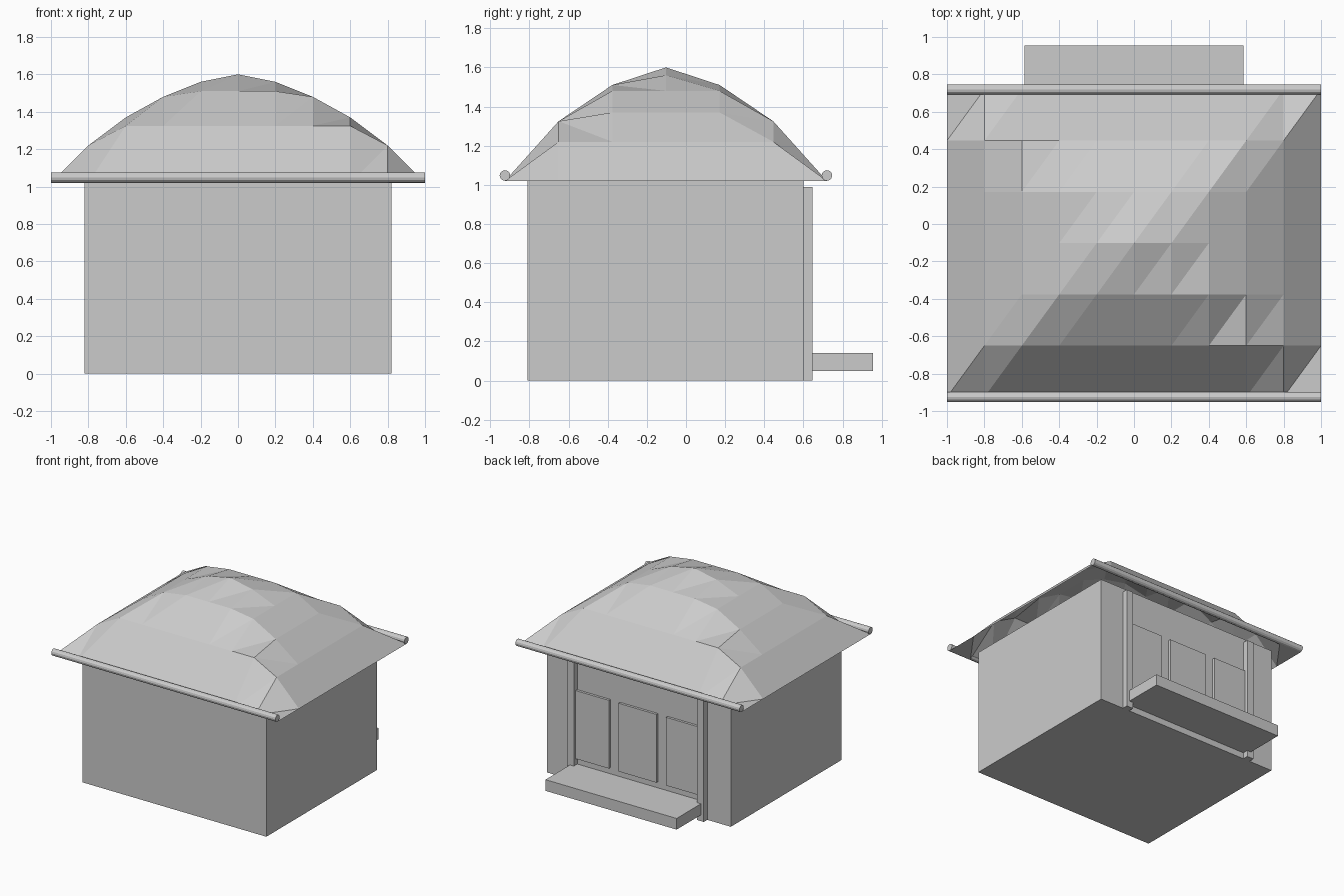
import bpy, bmesh, math

if "Cube" in bpy.data.objects:
    bpy.data.objects.remove(bpy.data.objects["Cube"])

grey = bpy.data.materials.new("plain_grey")
grey.diffuse_color = (0.6, 0.6, 0.6, 1)
grey.use_nodes = True
grey.node_tree.nodes["Principled BSDF"].inputs["Base Color"].default_value = grey.diffuse_color


def finish(name, bm):
    mesh = bpy.data.meshes.new(name)
    bm.to_mesh(mesh)
    bm.free()
    mesh.materials.append(grey)
    obj = bpy.data.objects.new(name, mesh)
    bpy.context.collection.objects.link(obj)
    return obj


def box(name, x0, x1, y0, y1, z0, z1):
    bm = bmesh.new()
    bmesh.ops.create_cube(bm, size=1)
    for v in bm.verts:
        v.co.x = x1 if v.co.x > 0 else x0
        v.co.y = y1 if v.co.y > 0 else y0
        v.co.z = z1 if v.co.z > 0 else z0
    return finish(name, bm)


FRONT, BACK, EAVE = -0.925, 0.72, 1.02

# Main walls
box("house_body", -0.82, 0.82, -0.81, 0.60, 0, EAVE)

# Domed roof: an open sheet, the lower of two arched profiles at each grid point
profile_x = [1.60, 1.56, 1.48, 1.37, 1.22, EAVE]   # from centre to side
profile_y = [1.60, 1.51, 1.325, EAVE]              # from centre to front/back
bm = bmesh.new()
rows = []
for j in range(7):
    y = FRONT + (BACK - FRONT) * j / 6
    rows.append([bm.verts.new((-1 + 0.2 * i, y,
                               min(profile_x[abs(i - 5)], profile_y[abs(j - 3)])))
                 for i in range(11)])
for j in range(6):
    for i in range(10):
        a, b = rows[j][i], rows[j][i + 1]
        c, d = rows[j + 1][i + 1], rows[j + 1][i]
        bm.faces.new((a, b, c))
        bm.faces.new((a, c, d))
finish("roof", bm)

# Round rods along the front and back eaves
for name, y in (("front_eave_rod", FRONT), ("back_eave_rod", BACK)):
    bm = bmesh.new()
    bmesh.ops.create_cone(bm, cap_ends=True, segments=12, radius1=0.027,
                          radius2=0.027, depth=2)
    rod = finish(name, bm)
    rod.rotation_euler = (0, math.pi / 2, 0)
    rod.location = (0, y, 1.048)

# Posts on the back wall
for side, x in (("left", -0.58), ("right", 0.58)):
    box(side + "_post", x - 0.03, x + 0.03, 0.59, 0.645, 0, 0.99)

# Three raised panels between the posts
for k in (-1, 0, 1):
    x = 0.425 * k
    box(f"wall_panel_{k + 2}", x - 0.17, x + 0.17, 0.59, 0.62, 0.19, 0.74)

# Porch platform
box("porch_platform", -0.585, 0.585, 0.60, 0.955, 0.05, 0.14)
